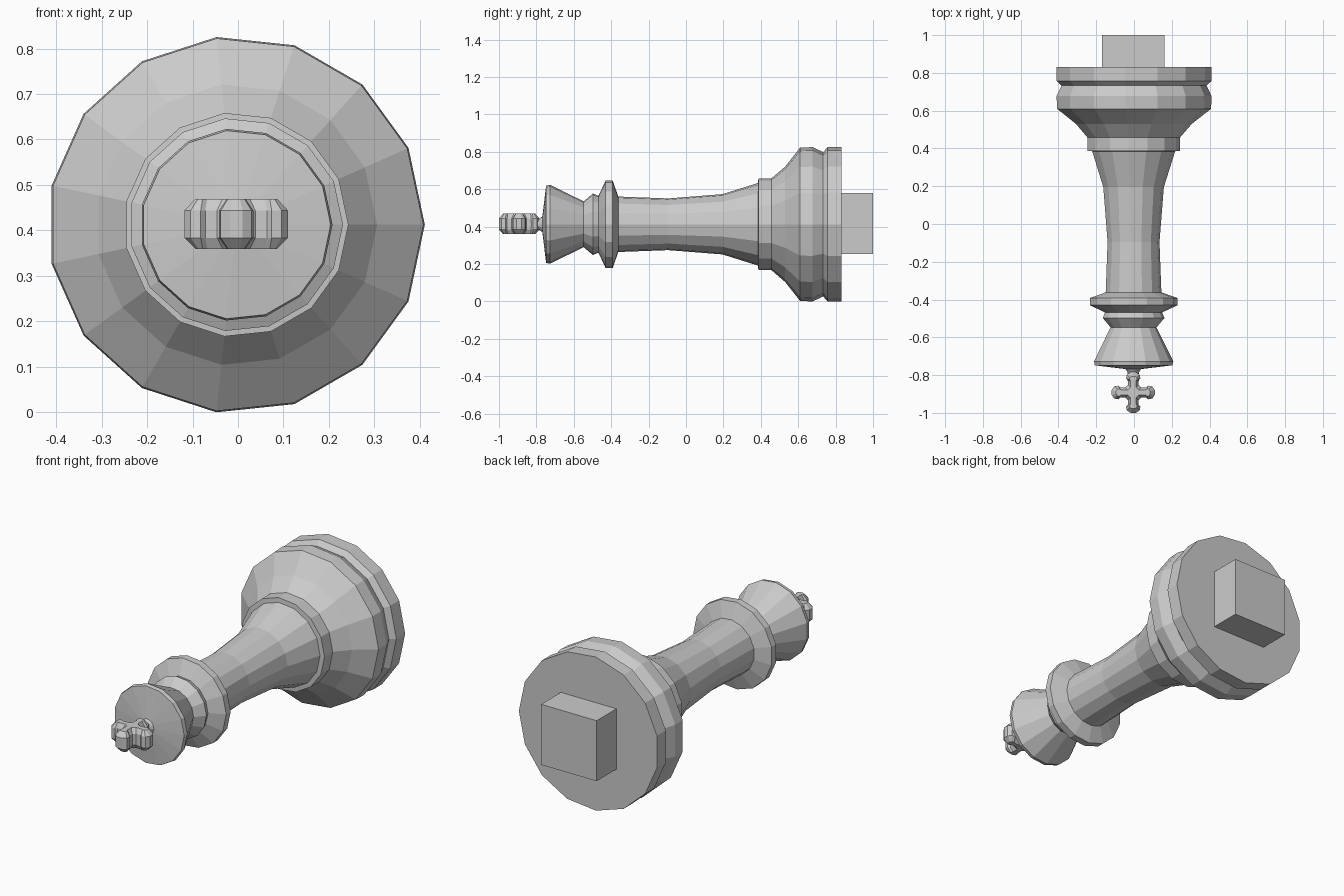
import bpy, bmesh, math

if "Cube" in bpy.data.objects:
    bpy.data.objects.remove(bpy.data.objects["Cube"])

SIDES = 15
CX, CZ = -0.004, 0.4125   # turning axis runs along y


def make_object(name, bm):
    bmesh.ops.recalc_face_normals(bm, faces=bm.faces[:])
    mesh = bpy.data.meshes.new(name)
    bm.to_mesh(mesh)
    bm.free()
    obj = bpy.data.objects.new(name, mesh)
    bpy.context.collection.objects.link(obj)
    return obj


def loft(name, rings):
    """Skin a list of equal-length vertex rings and cap both ends."""
    bm = bmesh.new()
    rows = [[bm.verts.new(p) for p in ring] for ring in rings]
    n = len(rows[0])
    for a, b in zip(rows, rows[1:]):
        for i in range(n):
            j = (i + 1) % n
            bm.faces.new((a[i], a[j], b[j], b[i]))
    bm.faces.new(rows[0])
    bm.faces.new(rows[-1])
    return make_object(name, bm)


def turned(name, profile):
    """Lathe a (y, radius) profile around the lying axis."""
    step = 2 * math.pi / SIDES
    return loft(name, [[(CX + r * math.cos(i * step), y, CZ + r * math.sin(i * step))
                        for i in range(SIDES)] for y, r in profile])


# Turned body, from the foot to the crown
turned("turned_body", [
    (0.832, 0.415), (0.757, 0.415), (0.733, 0.388), (0.677, 0.415),
    (0.610, 0.412), (0.530, 0.310), (0.457, 0.247), (0.387, 0.247),
    (0.385, 0.222), (0.195, 0.162), (-0.095, 0.139), (-0.362, 0.149),
    (-0.392, 0.235), (-0.430, 0.235), (-0.468, 0.153), (-0.498, 0.165),
    (-0.547, 0.123), (-0.727, 0.212), (-0.748, 0.208), (-0.768, 0.042),
    (-0.785, 0.030), (-0.830, 0.030)])

# Cross finial: one flared arm outline repeated four times, with chamfered rims
def cross_ring(arm, z):
    ring = []
    for k in range(4):
        c, s = round(math.cos(k * math.pi / 2)), round(math.sin(k * math.pi / 2))
        ring += [(CX + u * c - v * s, -0.892 + 0.95 * (u * s + v * c), CZ + z) for u, v in arm]
    return ring

outer = [(0.042, -0.028), (0.068, -0.028), (0.078, -0.038), (0.100, -0.034),
         (0.114, -0.014), (0.114, 0.014), (0.100, 0.034), (0.078, 0.038),
         (0.068, 0.028), (0.042, 0.028)]
inner = [(0.030, -0.014), (0.064, -0.014), (0.074, -0.020), (0.084, -0.018),
         (0.090, -0.008), (0.090, 0.008), (0.084, 0.018), (0.074, 0.020),
         (0.064, 0.014), (0.030, 0.014)]
loft("cross_finial", [cross_ring(inner, -0.053), cross_ring(outer, -0.029),
                      cross_ring(outer, 0.031), cross_ring(inner, 0.057)])

# Square peg under the foot
bpy.ops.mesh.primitive_cube_add(size=1, location=(CX, 0.915, 0.417))
peg = bpy.context.object
peg.name = "square_peg"
peg.scale = (0.33, 0.17, 0.325)
